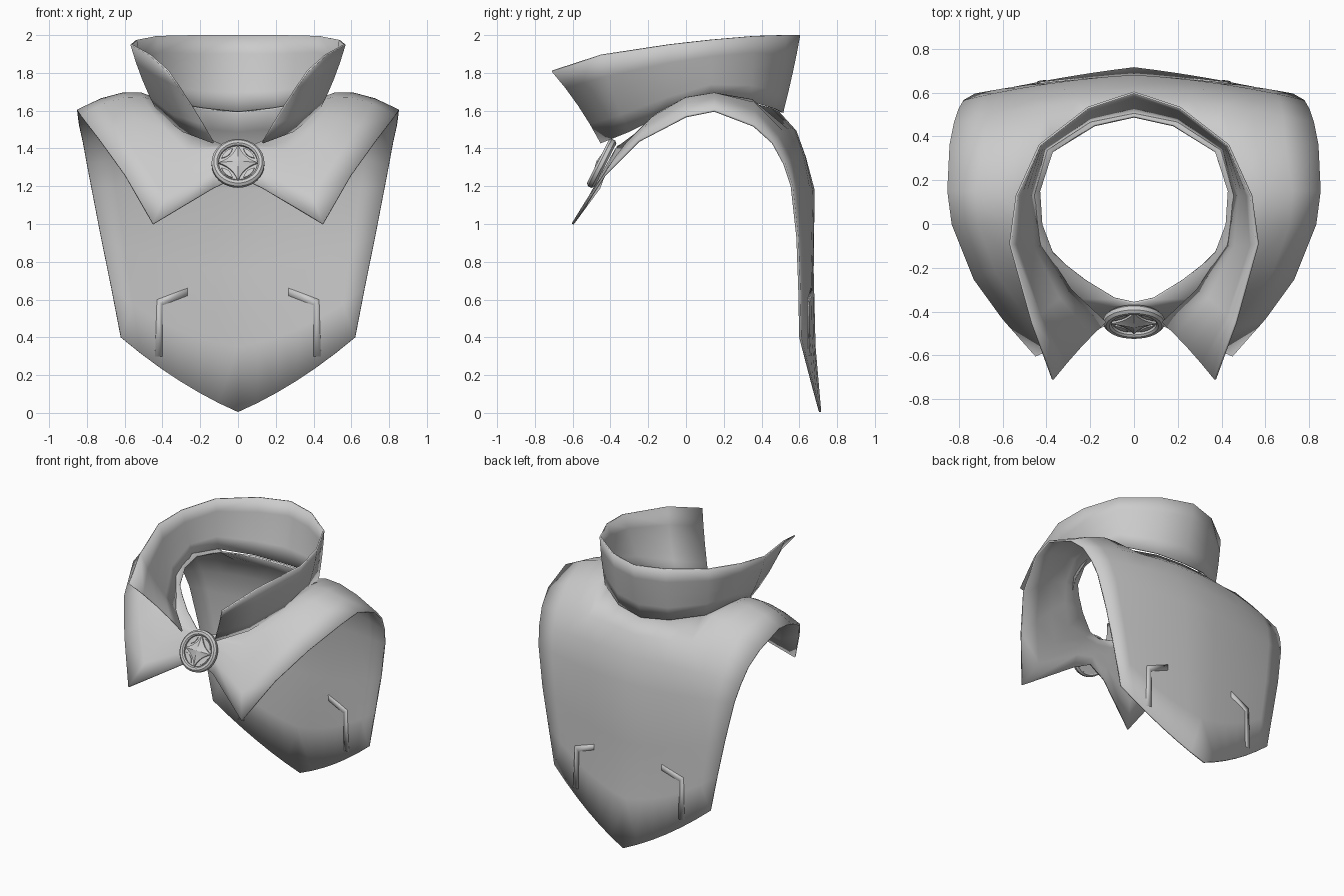
import bpy, bmesh, math
from mathutils import Vector, Matrix
from mathutils.bvhtree import BVHTree

if "Cube" in bpy.data.objects:
    bpy.data.objects.remove(bpy.data.objects["Cube"])


def finish(bm, name, mirror=False, thick=0, angle=50):
    bmesh.ops.remove_doubles(bm, verts=bm.verts, dist=1e-4)
    bmesh.ops.recalc_face_normals(bm, faces=bm.faces)
    me = bpy.data.meshes.new(name)
    bm.to_mesh(me)
    bm.free()
    ob = bpy.data.objects.new(name, me)
    bpy.context.collection.objects.link(ob)
    if mirror:
        m = ob.modifiers.new("mirror", 'MIRROR')
        m.use_clip = True
    if thick:
        s = ob.modifiers.new("cloth", 'SOLIDIFY')
        s.thickness, s.offset = thick, 0
    bpy.ops.object.select_all(action='DESELECT')
    ob.select_set(True)
    bpy.context.view_layer.objects.active = ob
    bpy.ops.object.shade_smooth_by_angle(angle=math.radians(angle))
    return ob


def grid(bm, rows):
    vs = [[bm.verts.new(p) for p in r] for r in rows]
    for a, b in zip(vs, vs[1:]):
        for i in range(len(a) - 1):
            bm.faces.new((a[i], a[i + 1], b[i + 1], b[i]))


def through(a, m, b, n=4):
    # parabola through three points
    a, m, b = Vector(a), Vector(m), Vector(b)
    return [a * (1 - t) * (1 - 2 * t) + m * 4 * t * (1 - t) + b * t * (2 * t - 1)
            for t in (i / n for i in range(n + 1))]


# Cape: front and shoulders, each station runs neck -> middle -> outer edge
stations = [
    ((0, -.36, 1.41), (0, -.40, 1.34), (0, -.44, 1.25)),
    ((.09, -.34, 1.42), (.12, -.40, 1.34), (.13, -.46, 1.19)),
    ((.22, -.26, 1.48), (.33, -.42, 1.28), (.45, -.60, 1.0)),
    ((.31, -.19, 1.54), (.45, -.31, 1.43), (.60, -.43, 1.26)),
    ((.37, -.13, 1.58), (.54, -.18, 1.56), (.73, -.25, 1.44)),
    ((.42, 0, 1.64), (.60, 0, 1.665), (.83, 0, 1.57)),
    ((.43, .15, 1.66), (.61, .15, 1.69), (.85, .15, 1.60)),
    ((.37, .33, 1.64), (.56, .36, 1.64), (.84, .36, 1.52)),
]
bm = bmesh.new()
rows = [through(*s) for s in stations]
grid(bm, rows)

# Cape: back panel, rows run centre -> side edge
back = [[Vector((0, .49, 1.59)), Vector((.18, .45, 1.61))] + rows[-1]]
for c, m, e in [((0, .58, 1.49), (.40, .535, 1.50), (.82, .46, 1.43)),
                ((0, .63, 1.35), (.40, .60, 1.36), (.80, .52, 1.32)),
                ((0, .675, 1.18), (.39, .635, 1.18), (.777, .56, 1.2)),
                ((0, .67, .75), (.36, .645, .80), (.725, .59, .93)),
                ((0, .68, .35), (.33, .65, .45), (.67, .60, .66)),
                ((0, .71, .005), (.31, .665, .17), (.62, .605, .4))]:
    back.append(through(c, m, e, 6))
grid(bm, back)
bm.normal_update()
tree = BVHTree.FromBMesh(bm)
finish(bm, "cape", True, .012)

# Bent pleats low on the back panel
bm = bmesh.new()
outer = [(.27, .66), (.43, .60), (.44, .30)]
inner = [(.27, .62), (.40, .57), (.40, .30)]
grid(bm, [[tree.ray_cast(Vector((x, 2, z)), Vector((0, -1, 0)))[0] for x, z in line]
          for line in (outer, inner)])
finish(bm, "back_pleat", True, .024)

# Standing collar: base -> middle -> top edge
collar = [
    ((.13, -.45, 1.43), (.25, -.57, 1.63), (.37, -.71, 1.81)),
    ((.29, -.30, 1.49), (.39, -.38, 1.68), (.465, -.45, 1.895)),
    ((.42, -.10, 1.59), (.50, -.10, 1.76), (.565, -.09, 1.95)),
    ((.46, .13, 1.68), (.50, .13, 1.81), (.535, .13, 1.975)),
    ((.40, .34, 1.65), (.42, .35, 1.82), (.43, .36, 1.995)),
    ((.20, .47, 1.61), (.20, .505, 1.80), (.21, .53, 2.0)),
    ((0, .51, 1.59), (0, .56, 1.80), (0, .60, 2.0)),
]
bm = bmesh.new()
grid(bm, [through(*s) for s in collar])
finish(bm, "collar", True, .01)

# Brooch, tilted back to rest on the throat
place = Matrix.Translation((0, -.445, 1.32)) @ Matrix.Rotation(math.radians(63), 4, 'X')


def lathe(profile, name, n=32):
    bm = bmesh.new()
    grid(bm, [[(r * math.cos(a), r * math.sin(a), z) for r, z in profile]
              for a in (2 * math.pi * i / n for i in range(n + 1))])
    finish(bm, name, angle=40).matrix_world = place


lathe([(.0001, -.018), (.12, -.018), (.12, .002), (.0001, .002)], "brooch_plate")
lathe([(.103, -.01), (.103, .016), (.112, .024), (.128, .024), (.14, .012),
       (.14, -.008), (.128, -.02), (.103, -.01)], "brooch_rim")

# Four-pointed star with concave sides and a raised centre
bm = bmesh.new()
ring = []
for q in range(4):
    a = q * math.pi / 2
    rot = Matrix.Rotation(a, 3, 'Z')
    for p in through((.108, 0, 0), (.04, .04, 0), (0, .108, 0), 6)[:-1]:
        ring.append(rot @ p)
low = [bm.verts.new((p.x, p.y, 0)) for p in ring]
top = [bm.verts.new((p.x, p.y, .012)) for p in ring]
peak = bm.verts.new((0, 0, .032))
for i in range(len(ring)):
    j = (i + 1) % len(ring)
    bm.faces.new((low[i], low[j], top[j], top[i]))
    bm.faces.new((top[i], top[j], peak))
finish(bm, "brooch_star", angle=25).matrix_world = place

# Leaf inlays between the star points
bm = bmesh.new()
for q in range(4):
    rot = Matrix.Rotation(math.pi / 4 + q * math.pi / 2, 3, 'Z')
    arcs = (through((.082, -.042, .003), (.094, 0, .003), (.082, .042, .003), 6)
            + through((.082, .042, .003), (.068, 0, .003), (.082, -.042, .003), 6)[1:-1])
    face = bm.faces.new([bm.verts.new(rot @ p) for p in arcs])
    ext = bmesh.ops.extrude_face_region(bm, geom=[face])
    for v in ext["geom"]:
        if isinstance(v, bmesh.types.BMVert):
            v.co.z += .007
finish(bm, "brooch_leaves", angle=25).matrix_world = place
